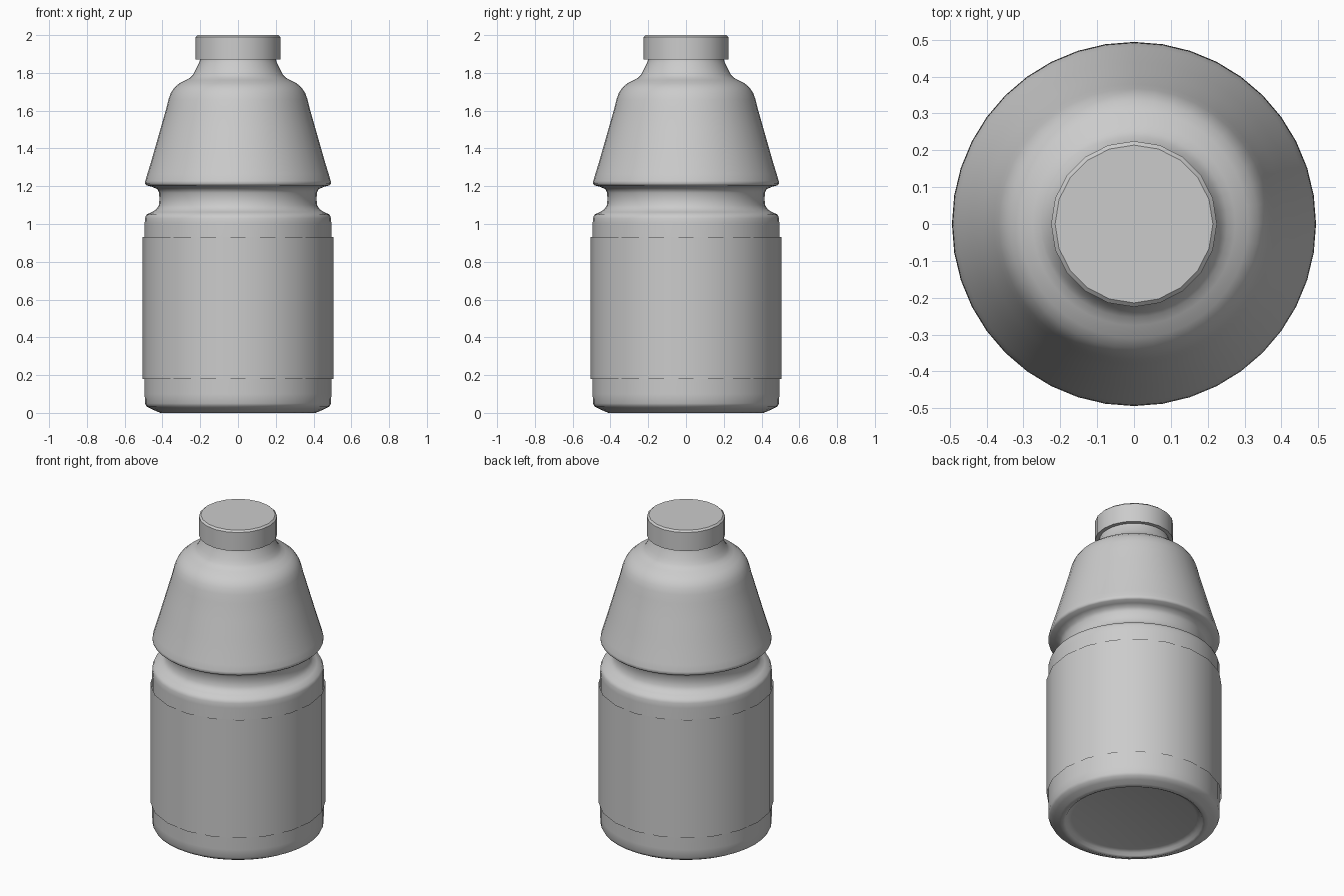
import bpy, bmesh, math

if "Cube" in bpy.data.objects:
    bpy.data.objects.remove(bpy.data.objects["Cube"])


def lathe(name, profile, sides, angle):
    """Revolve (radius, z) points about z; radius 0 becomes a pole."""
    bm = bmesh.new()
    rings = []
    for r, z in profile:
        if r == 0:
            rings.append([bm.verts.new((0, 0, z))] * sides)
        else:
            rings.append([bm.verts.new((r * math.cos(2 * math.pi * i / sides),
                                        r * math.sin(2 * math.pi * i / sides), z))
                          for i in range(sides)])
    for a, b in zip(rings, rings[1:]):
        for i in range(sides):
            j = (i + 1) % sides
            loop = list(dict.fromkeys((a[i], a[j], b[j], b[i])))
            bm.faces.new(loop)
    mesh = bpy.data.meshes.new(name)
    bm.to_mesh(mesh)
    bm.free()
    obj = bpy.data.objects.new(name, mesh)
    bpy.context.collection.objects.link(obj)
    bpy.ops.object.select_all(action='DESELECT')
    obj.select_set(True)
    bpy.context.view_layer.objects.active = obj
    bpy.ops.object.shade_smooth_by_angle(angle=math.radians(angle))
    return obj


# Bottle: recessed base, straight body, grip groove, flared shoulder, neck
lathe("bottle_body", [
    (0, 0.03), (0.36, 0.03), (0.385, 0.022), (0.395, 0.008), (0.41, 0.003),
    (0.43, 0.008), (0.46, 0.021), (0.485, 0.035), (0.493, 0.05),
    (0.494, 0.10), (0.494, 0.55), (0.494, 1.0), (0.493, 1.03), (0.485, 1.05),
    (0.455, 1.063), (0.432, 1.078), (0.419, 1.10), (0.416, 1.13),
    (0.418, 1.165), (0.428, 1.185), (0.455, 1.197), (0.485, 1.205),
    (0.493, 1.213), (0.491, 1.228), (0.48, 1.265), (0.46, 1.33),
    (0.44, 1.40), (0.41, 1.505), (0.38, 1.61), (0.368, 1.66), (0.355, 1.695),
    (0.337, 1.722), (0.31, 1.745), (0.275, 1.762), (0.253, 1.775),
    (0.238, 1.79), (0.225, 1.815), (0.206, 1.853), (0.20, 1.875), (0.197, 1.94),
], 40, 60)

# Wrap-around label sleeve
lathe("label", [(0.505, 0.18), (0.505, 0.93)], 20, 30)

# Screw cap with small chamfer
lathe("cap", [(0, 1.872), (0.225, 1.872), (0.225, 1.99), (0.214, 2.0), (0, 2.0)], 20, 30)

# Stand the base rim exactly on the floor
body = bpy.data.objects["bottle_body"]
for v in body.data.vertices:
    if abs(v.co.z - 0.003) < 1e-4:
        v.co.z = 0.0
